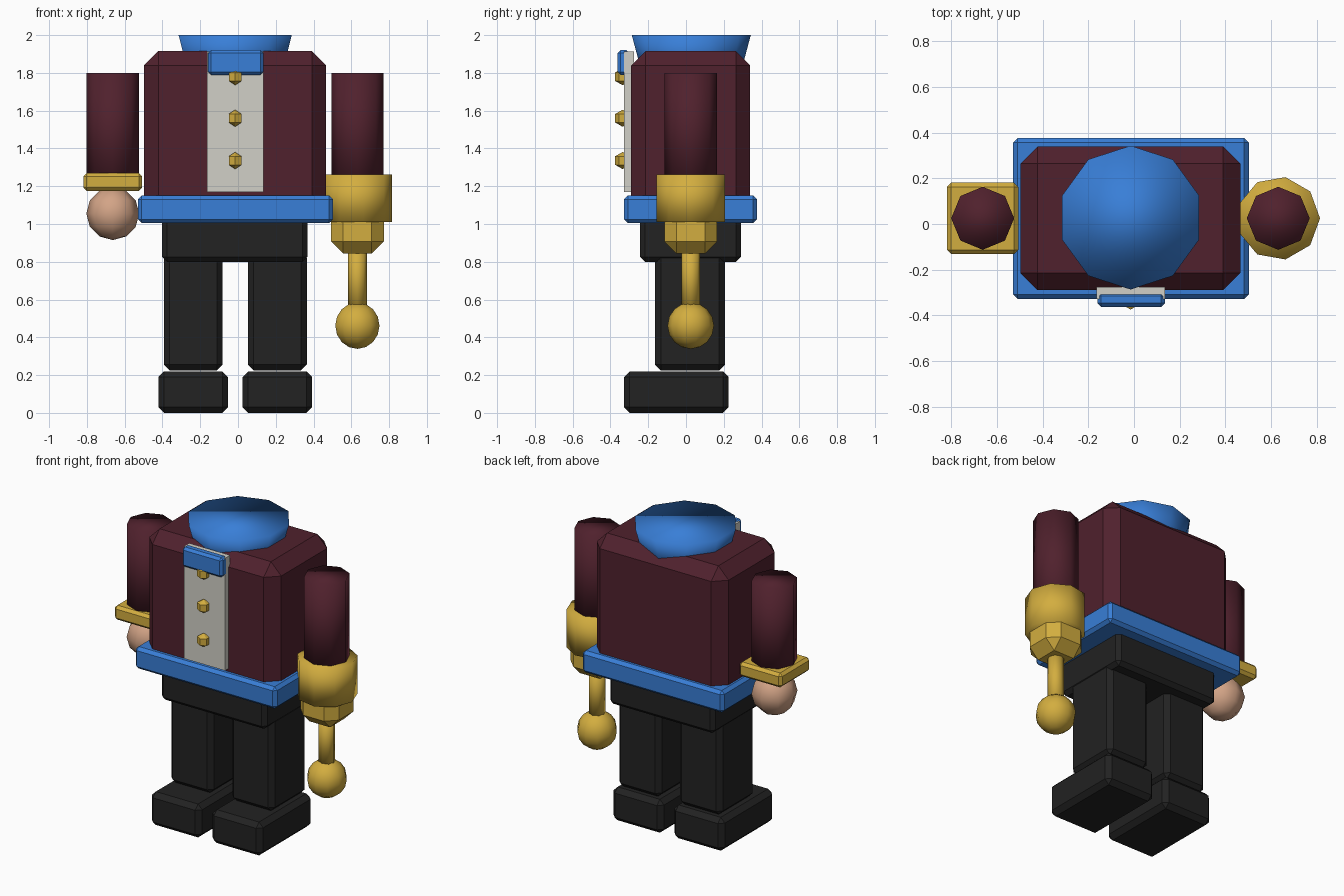
import bpy
import bmesh
from math import pi
from mathutils import Matrix, Vector

old = bpy.data.objects.get("Cube")
if old:
    bpy.data.objects.remove(old, do_unlink=True)

CX, CY = -0.015, 0.025          # body centre
RIGHT_X, LEFT_X = -0.663, 0.632  # arm axes


def make_material(name, rgb):
    mat = bpy.data.materials.new(name)
    mat.use_nodes = True
    mat.diffuse_color = (*rgb, 1)
    mat.node_tree.nodes["Principled BSDF"].inputs["Base Color"].default_value = (*rgb, 1)
    return mat


BLUE = make_material("blue", (0.04, 0.21, 0.68))
MAROON = make_material("maroon", (0.08, 0.015, 0.026))
BLACK = make_material("black", (0.016, 0.016, 0.016))
WHITE = make_material("off_white", (0.64, 0.63, 0.57))
GOLD = make_material("gold", (0.65, 0.42, 0.05))
SKIN = make_material("skin", (0.65, 0.37, 0.24))


def finish(name, bm, mat, location, smooth=False):
    bmesh.ops.recalc_face_normals(bm, faces=bm.faces)
    for face in bm.faces:
        face.smooth = smooth
    mesh = bpy.data.meshes.new(name)
    bm.to_mesh(mesh)
    bm.free()
    mesh.materials.append(mat)
    obj = bpy.data.objects.new(name, mesh)
    obj.location = location
    bpy.context.collection.objects.link(obj)
    return obj


def box(name, mat, x, y, z, bevel=0.0):
    """Box from (min, max) ranges with a single-step chamfer."""
    bm = bmesh.new()
    size = Vector((x[1] - x[0], y[1] - y[0], z[1] - z[0]))
    bmesh.ops.create_cube(bm, size=1, matrix=Matrix.Diagonal((*size, 1)))
    centre = (sum(x) / 2, sum(y) / 2, sum(z) / 2)
    obj = finish(name, bm, mat, centre)
    if bevel:
        mod = obj.modifiers.new("chamfer", "BEVEL")
        mod.width = bevel
        mod.segments = 1
    return obj


def around(centre, half):
    return (centre - half, centre + half)


def cylinder(name, mat, x, z, radius, sides, turn=0.0):
    bm = bmesh.new()
    bmesh.ops.create_cone(bm, cap_ends=True, segments=sides, radius1=radius,
                          radius2=radius, depth=z[1] - z[0],
                          matrix=Matrix.Rotation(turn, 4, "Z"))
    return finish(name, bm, mat, (x, CY, sum(z) / 2), True)


def ball(name, mat, location, radius, sides, rings, smooth=True, lower_half=False):
    bm = bmesh.new()
    bmesh.ops.create_uvsphere(bm, u_segments=sides, v_segments=rings, radius=radius)
    if lower_half:
        top = [v for v in bm.verts if v.co.z > 0.001]
        bmesh.ops.delete(bm, geom=top, context="VERTS")
        rim = [e for e in bm.edges if e.is_boundary]
        bmesh.ops.contextual_create(bm, geom=rim)
    return finish(name, bm, mat, location, smooth)


# Torso, belt and hips
box("torso", MAROON, (-0.497, 0.466), (-0.29, 0.34), (1.02, 1.915), 0.075)
box("belt", BLUE, (-0.53, 0.503), (-0.328, 0.376), (1.005, 1.15), 0.02)
box("hips", BLACK, (-0.402, 0.367), (-0.243, 0.29), (0.80, 1.08), 0.025)

# Legs and feet
for side, x in (("right", -0.237), ("left", 0.208)):
    box(side + "_leg", BLACK, around(x, 0.156), (-0.163, 0.206), (0.225, 0.85), 0.03)
    box(side + "_foot", BLACK, around(x, 0.184), (-0.328, 0.226), (0.0, 0.22), 0.03)

# Shirt front, neck bow and buttons
box("shirt_front", WHITE, (-0.164, 0.135), (-0.328, -0.275), (1.17, 1.912))
box("neck_bow", BLUE, (-0.16, 0.135), (-0.363, -0.30), (1.79, 1.92), 0.016)
for i, z in enumerate((1.78, 1.56, 1.336)):
    ball("button_%d" % (i + 1), GOLD, (CX, -0.336, z), 0.045, 6, 3, smooth=False)

# Collar bowl on the shoulders, flat on top
ball("collar_bowl", BLUE, (CX, CY + 0.003, 2.0), 0.315, 10, 6, lower_half=True)

# Right arm with square cuff and round hand
cylinder("right_arm", MAROON, RIGHT_X, (1.18, 1.80), 0.138, 8)
box("right_cuff", GOLD, around(RIGHT_X, 0.156), around(CY, 0.156), (1.175, 1.27), 0.018)
ball("right_hand", SKIN, (RIGHT_X, CY, 1.055), 0.14, 8, 6)

# Left arm with gold cuff, faceted socket, rod and ball
cylinder("left_arm", MAROON, LEFT_X, (1.18, 1.80), 0.138, 8)
cylinder("left_cuff", GOLD, LEFT_X, (1.01, 1.262), 0.183, 9, -pi / 2)
box("left_socket", GOLD, around(LEFT_X, 0.14), around(CY, 0.14), (0.843, 1.12), 0.065)
cylinder("rod", GOLD, LEFT_X, (0.54, 0.88), 0.05, 8)
ball("rod_ball", GOLD, (LEFT_X, CY, 0.462), 0.123, 10, 8)
